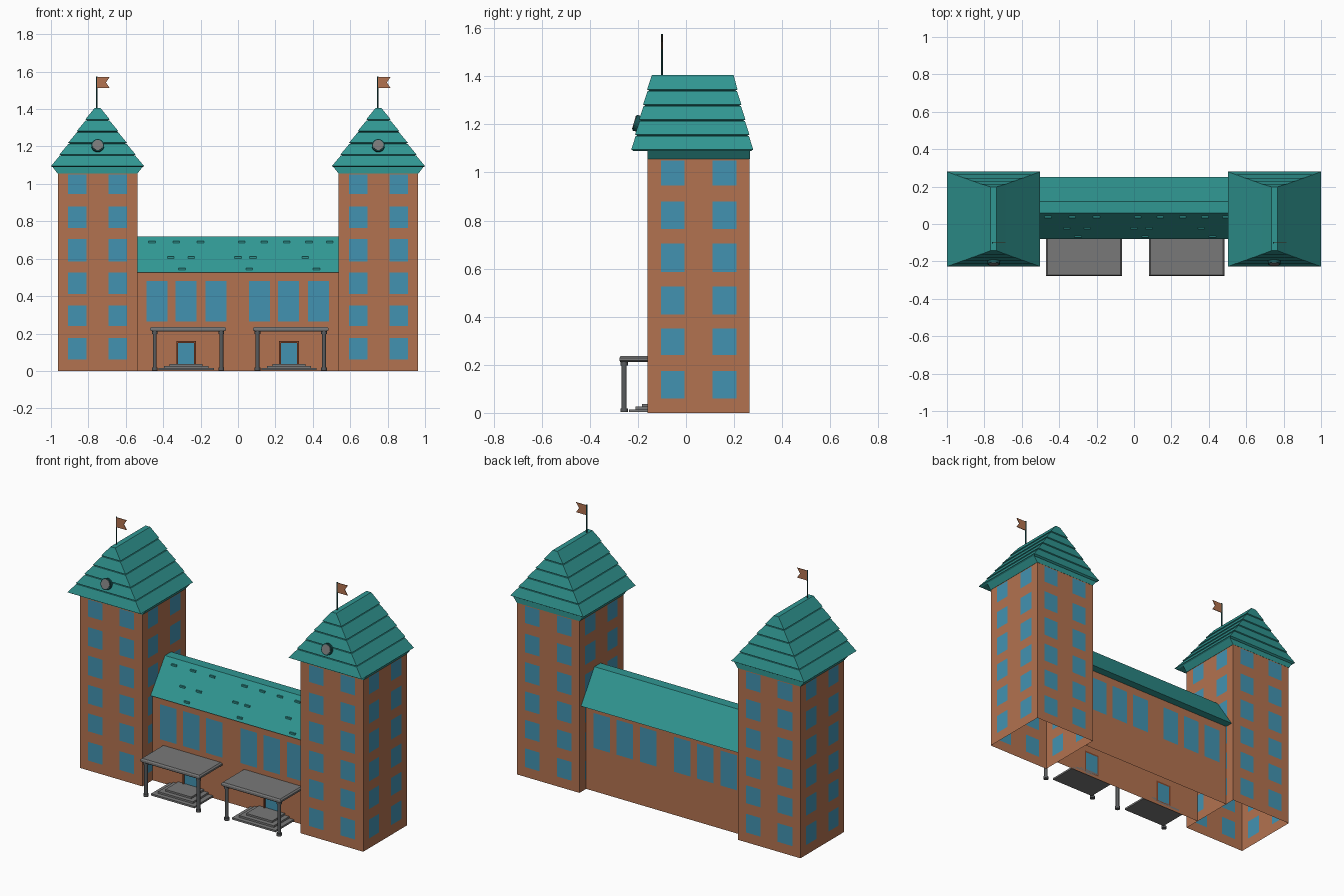
import bpy, bmesh, math
from mathutils import Vector, Matrix

if "Cube" in bpy.data.objects:
    bpy.data.objects.remove(bpy.data.objects["Cube"])


def mat(name, rgb):
    m = bpy.data.materials.new(name)
    m.diffuse_color = (*rgb, 1)
    m.use_nodes = True
    m.node_tree.nodes["Principled BSDF"].inputs["Base Color"].default_value = m.diffuse_color
    return m


BRICK = mat("brick", (0.45, 0.17, 0.08))
GLASS = mat("blue_glass", (0.055, 0.29, 0.44))
TEAL = mat("teal_roof", (0.03, 0.31, 0.29))
DARK_TEAL = mat("dark_teal_metal", (0.01, 0.09, 0.09))
GREY = mat("grey_stone", (0.19, 0.19, 0.19))
POST = mat("dark_grey_post", (0.10, 0.105, 0.11))
FRAME = mat("brown_frame", (0.24, 0.065, 0.025))


def finish(bm, name, *mats):
    me = bpy.data.meshes.new(name)
    bm.to_mesh(me)
    bm.free()
    for m in mats:
        me.materials.append(m)
    ob = bpy.data.objects.new(name, me)
    bpy.context.scene.collection.objects.link(ob)
    return ob


def loft(bm, rings):
    """Stack of rectangles (cx, cy, half_x, half_y, z) joined and capped."""
    loops = []
    for cx, cy, hx, hy, z in rings:
        loops.append([bm.verts.new((cx + sx * hx, cy + sy * hy, z))
                      for sx, sy in ((-1, -1), (1, -1), (1, 1), (-1, 1))])
    for a, b in zip(loops, loops[1:]):
        for i in range(4):
            j = (i + 1) % 4
            bm.faces.new((a[i], a[j], b[j], b[i]))
    bm.faces.new(loops[0][::-1])
    bm.faces.new(loops[-1])


def box(bm, x0, x1, y0, y1, z0, z1):
    c = ((x0 + x1) / 2, (y0 + y1) / 2, (x1 - x0) / 2, (y1 - y0) / 2)
    loft(bm, [(*c, z0), (*c, z1)])


def wall(bm, origin, u_dir, u0, u1, top, rects):
    """Upright wall cut into a grid; rects (u0, u1, z0, z1, material) colour it."""
    us = sorted({u0, u1, *[r[0] for r in rects], *[r[1] for r in rects]})
    zs = sorted({0.0, top, *[r[2] for r in rects], *[r[3] for r in rects]})
    o, d = Vector(origin), Vector(u_dir)
    grid = [[bm.verts.new(o + d * u + Vector((0, 0, z))) for z in zs] for u in us]
    for i in range(len(us) - 1):
        for j in range(len(zs) - 1):
            f = bm.faces.new((grid[i][j], grid[i + 1][j],
                              grid[i + 1][j + 1], grid[i][j + 1]))
            uc, zc = (us[i] + us[i + 1]) / 2, (zs[j] + zs[j + 1]) / 2
            for a, b, c, e, k in rects:
                if a < uc < b and c < zc < e:
                    f.material_index = k


# Tower walls with two columns of windows on every side
CY, H = 0.0525, 0.2125
ROWS = [(0.06, 0.175), (0.24, 0.35), (0.41, 0.525),
        (0.585, 0.705), (0.765, 0.88), (0.945, 1.05)]
tower_windows = [(a, b, z0, z1, 1) for z0, z1 in ROWS
                 for a, b in ((-0.157, -0.058), (0.058, 0.157))]
for side, s in (("left", -1), ("right", 1)):
    cx = s * 0.751
    bm = bmesh.new()
    for k in range(4):
        r = Matrix.Rotation(k * math.pi / 2, 3, 'Z')
        wall(bm, Vector((cx, CY, 0)) + r @ Vector((0, -H, 0)),
             r @ Vector((1, 0, 0)), -H, H, 1.06, tower_windows)
    bmesh.ops.remove_doubles(bm, verts=bm.verts, dist=1e-4)
    finish(bm, side + "_tower_walls", BRICK, GLASS)

    # Flared eave below the roof
    bm = bmesh.new()
    loft(bm, [(cx, CY, H + 0.001, H + 0.001, 1.055), (cx, CY, 0.24, H + 0.001, 1.09)])
    finish(bm, side + "_tower_eave", TEAL)

    # Roof of five overlapping tiers
    bm = bmesh.new()
    rings = []
    for i in range(5):
        bx, by, z = 0.249 - 0.046 * i, 0.254 - 0.0165 * i, 1.095 + 0.0625 * i
        rings += [(cx, 0.026, bx - 0.012, by - 0.01, z - 0.006),
                  (cx, 0.026, bx, by, z),
                  (cx, 0.026, bx - 0.047, by - 0.0185, z + 0.056)]
    rings[-1] = (cx, 0.028, 0.016, 0.17, 1.405)
    loft(bm, rings)
    finish(bm, side + "_tower_roof", TEAL)

    # Round roof window lying on the front slope
    tilt = Matrix.Rotation(math.radians(90 - 16), 4, 'X')
    for part, rad, dep, m in (("rim", 0.034, 0.05, DARK_TEAL), ("pane", 0.028, 0.056, GREY)):
        bm = bmesh.new()
        bmesh.ops.create_cone(bm, cap_ends=True, segments=20, radius1=rad, radius2=rad,
                              depth=dep, matrix=Matrix.Translation((cx - s * 0.001, -0.19, 1.2)) @ tilt)
        finish(bm, side + "_round_window_" + part, m)

    # Flagpole and swallowtail flag
    px = cx - 0.005
    bm = bmesh.new()
    bmesh.ops.create_cone(bm, cap_ends=True, segments=8, radius1=0.004, radius2=0.004,
                          depth=0.185, matrix=Matrix.Translation((px, -0.1, 1.4825)))
    finish(bm, side + "_flagpole", DARK_TEAL)
    bm = bmesh.new()
    shape = [(0, 1.512), (0.047, 1.512 + 0.008), (0.07, 1.512), (0.05, 1.542),
             (0.07, 1.572), (0, 1.572)]
    shape[1] = (0.035, 1.512)
    face = bm.faces.new([bm.verts.new((px + x, -0.102, z)) for x, z in shape])
    ext = bmesh.ops.extrude_face_region(bm, geom=[face])
    for v in ext["geom"]:
        if isinstance(v, bmesh.types.BMVert):
            v.co.y += 0.004
    bmesh.ops.recalc_face_normals(bm, faces=bm.faces)
    finish(bm, side + "_flag", BRICK)

# Hall walls: six tall windows each side, two framed doors in front
hall_windows = [(c - 0.056, c + 0.056, 0.265, 0.48, 1)
                for c in (-0.433, -0.277, -0.118, 0.115, 0.27, 0.43)]
DOORS = (-0.277, 0.273)
doors = []
for d in DOORS:
    doors += [(d - 0.053, d + 0.053, 0.02, 0.16, 2), (d - 0.043, d + 0.043, 0.03, 0.15, 1)]
FRONT, BACK = -0.06, 0.2
bm = bmesh.new()
wall(bm, (0, FRONT, 0), (1, 0, 0), -0.54, 0.54, 0.535, hall_windows + doors)
wall(bm, (0, BACK, 0), (-1, 0, 0), -0.54, 0.54, 0.535, hall_windows)
finish(bm, "hall_walls", BRICK, GLASS, FRAME)

# Raised door frames
bm = bmesh.new()
for d in DOORS:
    for a, b, z0, z1 in ((-0.053, -0.043, 0.02, 0.16), (0.043, 0.053, 0.02, 0.16),
                         (-0.053, 0.053, 0.15, 0.16)):
        box(bm, d + a, d + b, FRONT - 0.009, FRONT, z0, z1)
finish(bm, "door_frames", FRAME)

# Hall roof with a flat ridge
bm = bmesh.new()
loft(bm, [(0, 0.085, 0.54, 0.165, 0.527), (0, 0.09, 0.54, 0.03, 0.72)])
finish(bm, "hall_roof", TEAL)

# Small snow guards on the front slope
bm = bmesh.new()
for t, xs in ((0.85, (-0.46, -0.33, -0.2, 0.02, 0.14, 0.26, 0.38, 0.49)),
              (0.42, (-0.36, -0.25, 0.0, 0.08, 0.36)), (0.1, (-0.3, 0.06, 0.42))):
    y, z = -0.08 + 0.14 * t, 0.527 + 0.193 * t
    for x in xs:
        box(bm, x - 0.018, x + 0.018, y - 0.006, y + 0.004, z - 0.006, z + 0.004)
finish(bm, "snow_guards", TEAL)

# Porches: slab roof, two round posts and three steps each
for side, c, d in (("left", -0.267, DOORS[0]), ("right", 0.282, DOORS[1])):
    bm = bmesh.new()
    yc, hy = (FRONT - 0.277) / 2, (0.277 + FRONT) / 2
    loft(bm, [(c, yc, 0.19, hy - 0.003, 0.212), (c, yc, 0.203, hy, 0.218),
              (c, yc, 0.203, hy, 0.228), (c, yc, 0.195, hy - 0.005, 0.236)])
    finish(bm, side + "_porch_roof", GREY)

    bm = bmesh.new()
    for x in (c - 0.178, c + 0.178):
        for rad, z0, z1 in ((0.015, 0.003, 0.018), (0.0105, 0.018, 0.198), (0.015, 0.198, 0.213)):
            bmesh.ops.create_cone(bm, cap_ends=True, segments=16, radius1=rad, radius2=rad,
                                  depth=z1 - z0, matrix=Matrix.Translation((x, -0.257, (z0 + z1) / 2)))
    ob = finish(bm, side + "_porch_posts", POST)
    bpy.context.view_layer.objects.active = ob
    ob.select_set(True)
    bpy.ops.object.shade_smooth_by_angle()
    ob.select_set(False)

    bm = bmesh.new()
    for i in range(3):
        w = 0.148 - 0.03 * i
        box(bm, d - w, d + w, -0.238 + 0.027 * i, FRONT, 0.004 + 0.011 * i, 0.015 + 0.011 * i)
    finish(bm, side + "_porch_steps", GREY)
